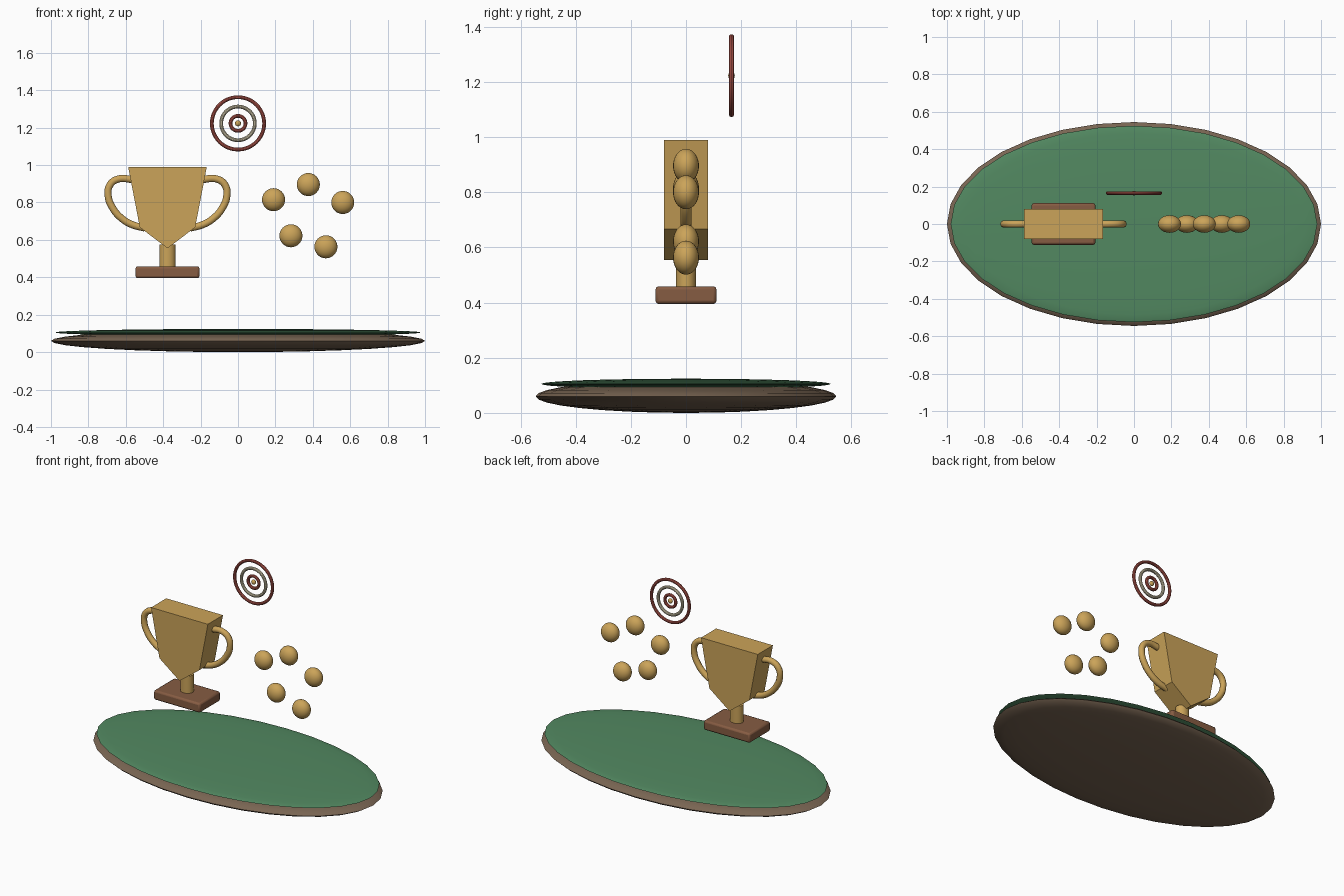
import bpy, bmesh
from math import pi

if "Cube" in bpy.data.objects:
    bpy.data.objects.remove(bpy.data.objects["Cube"])


def material(name, rgb):
    m = bpy.data.materials.new(name)
    m.diffuse_color = (*rgb, 1)
    m.use_nodes = True
    m.node_tree.nodes["Principled BSDF"].inputs["Base Color"].default_value = m.diffuse_color
    return m


GOLD = material("gold", (0.60, 0.37, 0.10))
GREEN = material("green", (0.085, 0.25, 0.12))
BROWN = material("brown", (0.19, 0.13, 0.085))
WOOD = material("wood", (0.24, 0.107, 0.055))
RED = material("red", (0.52, 0.11, 0.085))
CREAM = material("cream", (0.71, 0.64, 0.45))
CX = -0.377  # trophy centre line


def finish(name, mat, smooth=True):
    ob = bpy.context.object
    ob.name = name
    ob.data.materials.append(mat)
    if smooth:
        bpy.ops.object.transform_apply(location=False, rotation=True, scale=True)
        bpy.ops.object.shade_smooth_by_angle()
    return ob


def ellipsoid(name, loc, size, mat, seg=32, rings=16):
    bpy.ops.mesh.primitive_uv_sphere_add(segments=seg, ring_count=rings, radius=1, location=loc)
    bpy.context.object.scale = size
    return finish(name, mat)


def ring(name, radius, tube, mat):
    bpy.ops.mesh.primitive_torus_add(major_radius=radius, minor_radius=tube, major_segments=48,
                                     minor_segments=10, location=(0, 0.165, 1.223),
                                     rotation=(pi / 2, 0, 0))
    return finish(name, mat)


# Oval mound and grass top
ellipsoid("ground_base", (0, 0, 0.06), (1, 0.545, 0.06), BROWN)
ellipsoid("grass_top", (0, 0, 0.105), (0.98, 0.525, 0.019), GREEN)

# Trophy plinth
bpy.ops.mesh.primitive_cube_add(size=1, location=(CX, 0, 0.427))
bpy.context.object.scale = (0.342, 0.222, 0.064)
plinth = finish("trophy_plinth", WOOD)
bev = plinth.modifiers.new("bevel", 'BEVEL')
bev.width, bev.segments = 0.012, 2

# Trophy stem
bpy.ops.mesh.primitive_cylinder_add(vertices=20, radius=1, depth=1, location=(CX, 0, 0.51))
bpy.context.object.scale = (0.043, 0.037, 0.13)
finish("trophy_stem", GOLD)

# Trophy cup: extruded shield outline
profile = [(-0.21, 0.99), (-0.148, 0.667), (0, 0.555), (0.148, 0.667), (0.21, 0.99)]
bm = bmesh.new()
face = bm.faces.new([bm.verts.new((CX + x, -0.08, z)) for x, z in profile])
ext = bmesh.ops.extrude_face_region(bm, geom=[face])
bmesh.ops.translate(bm, vec=(0, 0.16, 0),
                    verts=[v for v in ext["geom"] if isinstance(v, bmesh.types.BMVert)])
bmesh.ops.recalc_face_normals(bm, faces=bm.faces)
mesh = bpy.data.meshes.new("trophy_cup")
bm.to_mesh(mesh)
bm.free()
mesh.materials.append(GOLD)
bpy.context.collection.objects.link(bpy.data.objects.new("trophy_cup", mesh))

# Two mirrored handles
path = [(0.18, 0.922), (0.265, 0.925), (0.308, 0.893), (0.317, 0.834), (0.291, 0.767),
        (0.245, 0.715), (0.19, 0.682), (0.12, 0.663)]
for side, label in ((-1, "left"), (1, "right")):
    cu = bpy.data.curves.new(label + "_handle", 'CURVE')
    cu.dimensions = '3D'
    cu.bevel_depth, cu.bevel_resolution = 0.02, 3
    cu.resolution_u = 6
    cu.use_fill_caps = True
    sp = cu.splines.new('BEZIER')
    sp.bezier_points.add(len(path) - 1)
    for p, (x, z) in zip(sp.bezier_points, path):
        p.co = (CX + side * x, 0, z)
        p.handle_left_type = p.handle_right_type = 'AUTO'
    cu.materials.append(GOLD)
    bpy.context.collection.objects.link(bpy.data.objects.new(label + "_handle", cu))

# Floating gold balls
for i, (x, z) in enumerate([(0.19, 0.815), (0.376, 0.896), (0.56, 0.80), (0.283, 0.622), (0.47, 0.563)]):
    ellipsoid(f"gold_ball_{i + 1}", (x, 0, z), (0.0615, 0.047, 0.0615), GOLD, 24, 16)

# Target rings and bullseye
ring("target_outer_ring", 0.14, 0.01, RED)
ring("target_middle_ring", 0.09, 0.01, CREAM)
ring("target_inner_ring", 0.04, 0.01, RED)
ellipsoid("bullseye", (0, 0.165, 1.223), (0.016, 0.012, 0.016), GOLD, 16, 8)
